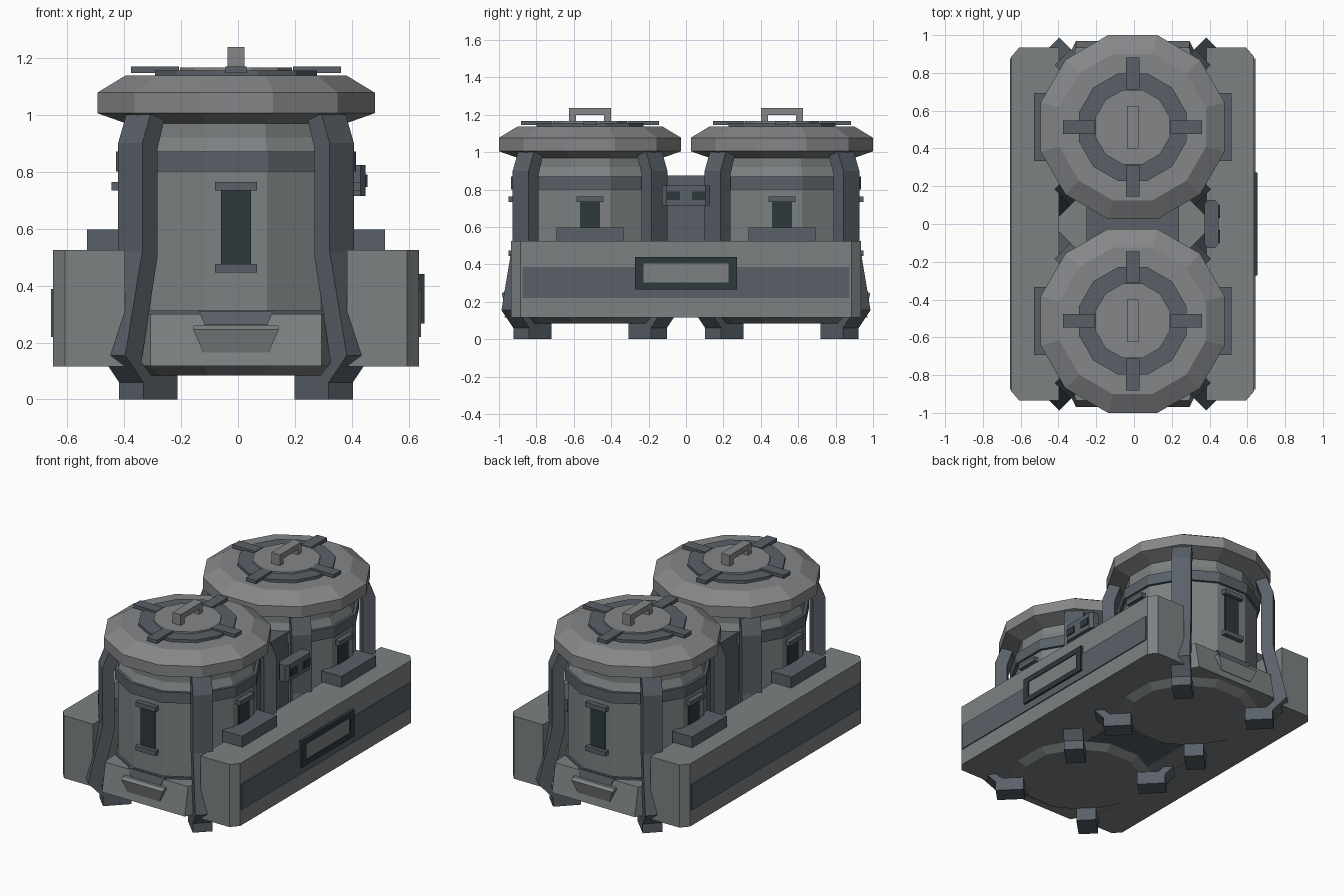
import bpy, bmesh, math
from mathutils import Matrix, Vector

if "Cube" in bpy.data.objects:
    bpy.data.objects.remove(bpy.data.objects["Cube"])

CX, TY = -0.007, 0.513          # tank axis offset and tank spacing


def material(name, r, g, b):
    m = bpy.data.materials.new(name)
    m.diffuse_color = (r, g, b, 1)
    m.use_nodes = True
    m.node_tree.nodes["Principled BSDF"].inputs["Base Color"].default_value = m.diffuse_color
    return m


LIGHT = material("light_grey", 0.235, 0.24, 0.245)
GREY = material("cool_grey", 0.205, 0.22, 0.225)
STEEL = material("blue_grey", 0.10, 0.118, 0.138)
DARK = material("dark_slate", 0.026, 0.040, 0.046)


def loft(name, rings, mat, place=Matrix()):
    """Skin equal-length point rings and cap both ends."""
    bm = bmesh.new()
    loops = [[bm.verts.new(place @ Vector(p)) for p in ring] for ring in rings]
    n = len(loops[0])
    for a, b in zip(loops, loops[1:]):
        for i in range(n):
            j = (i + 1) % n
            bm.faces.new((a[i], a[j], b[j], b[i]))
    bm.faces.new(loops[0])
    bm.faces.new(loops[-1])
    bmesh.ops.recalc_face_normals(bm, faces=bm.faces)
    me = bpy.data.meshes.new(name)
    bm.to_mesh(me)
    bm.free()
    me.materials.append(mat)
    ob = bpy.data.objects.new(name, me)
    bpy.context.collection.objects.link(ob)
    return ob


def box(name, x, y, z, mat, place=Matrix()):
    rings = [[(x[0], y[0], h), (x[1], y[0], h), (x[1], y[1], h), (x[0], y[1], h)] for h in z]
    return loft(name, rings, mat, place)


def turned(name, profile, mat, place):
    """Twelve-sided turned part from (apothem, height) pairs, flats on the axes."""
    k = 1 / math.cos(math.pi / 12)
    angles = [math.radians(15 + 30 * i) for i in range(12)]
    rings = [[(r * k * math.cos(a), r * k * math.sin(a), z) for a in angles] for r, z in profile]
    return loft(name, rings, mat, place)


def spin(deg):
    return Matrix.Rotation(math.radians(deg), 4, 'Z')


LEG = [(.35, 0), (.52, 0), (.52, .06), (.61, .155), (.525, .52), (.525, .9), (.485, 1.0),
       (.41, 1.0), (.45, .88), (.45, .5), (.53, .13), (.48, .085), (.35, .085)]

for s, tag in ((-1, "front"), (1, "back")):
    at = Matrix.Translation((CX, s * TY, 0))

    # Tank body, bands and neck
    turned(tag + "_tank_body", [(.36, .085), (.42, .12), (.405, .31), (.405, .87), (.385, .92),
                                (.385, .99)], GREY, at)
    turned(tag + "_lower_band", [(.418, .29), (.418, .312)], STEEL, at)
    turned(tag + "_upper_band", [(.422, .80), (.422, .87)], STEEL, at)

    # Lid with ring, hub, spokes and handle
    turned(tag + "_lid", [(.38, .967), (.487, 1.005), (.487, 1.077), (.388, 1.137)], LIGHT, at)
    turned(tag + "_lid_ring", [(.285, 1.13), (.285, 1.155)], STEEL, at)
    turned(tag + "_lid_hub", [(.197, 1.13), (.197, 1.166)], LIGHT, at)
    for q in range(4):
        box(tag + "_lid_spoke", (.2, .368), (-.036, .036), (1.146, 1.168), STEEL, at @ spin(90 * q))
    box(tag + "_handle_bar", (-.03, .03), (-.113, .113), (1.2, 1.237), LIGHT, at)
    for e in (-1, 1):
        box(tag + "_handle_post", (-.03, .03), sorted((e * .075, e * .113)), (1.16, 1.2), LIGHT, at)

    # Legs on the diagonals
    for q in range(4):
        rings = [[(r, w, z) for r, z in LEG] for w in (-.06, .06)]
        loft(tag + "_leg", rings, STEEL, at @ spin(45 + 90 * q))

    # Sight windows on the three outward sides
    for deg in (0, 180, 90 * s):
        turn = at @ spin(deg)
        box(tag + "_window", (.40, .412), (-.053, .053), (.47, .74), DARK, turn)
        for z in (.445, .733):
            box(tag + "_window_cap", (.39, .437), (-.073, .073), (z, z + .03), STEEL, turn)

    # Sloped end skirt with chamfered corners, and its hopper lip
    end = Matrix.Translation((CX, 0, 0)) @ spin(0 if s > 0 else 180)

    def skirt(z, x, xi, y, yi):
        return [(-x, .5, z), (x, .5, z), (x, yi, z), (xi, y, z), (-xi, y, z), (-x, yi, z)]
    loft(tag + "_skirt", [skirt(.117, .335, .30, .97, .90), skirt(.30, .315, .30, .935, .88)], GREY, end)
    loft(tag + "_lip", [[(-.115, .92, .165), (.115, .92, .165), (.115, .965, .165), (-.115, .965, .165)],
                        [(-.15, .92, .245), (.15, .92, .245), (.15, .985, .245), (-.15, .985, .245)],
                        [(-.15, .92, .26), (.15, .92, .26), (.15, .965, .26), (-.15, .965, .26)]],
         GREY, end)
    loft(tag + "_slot", [[(-.11, .90, .262), (.11, .90, .262), (.11, .95, .262), (-.11, .95, .262)],
                         [(-.13, .90, .31), (.13, .90, .31), (.13, .94, .31), (-.13, .94, .31)]],
         STEEL, end)

# Side troughs, stripes and ledges
mid = Matrix.Translation((CX, 0, 0))
for s, tag in ((-1, "left"), (1, "right")):
    outline = [(.39, -.935), (.60, -.935), (.643, -.885), (.643, .885), (.60, .935), (.39, .935)]
    loft(tag + "_trough", [[(s * x, y, z) for x, y in outline] for z in (.115, .525)], GREY, mid)
    box(tag + "_stripe", sorted((s * .63, s * .650)), (-.875, .875), (.22, .387), STEEL, mid)
    for y in (-TY, TY):
        box(tag + "_ledge", sorted((s * .38, s * .523)), (y - .18, y + .18), (.52, .597), STEEL, mid)

# Framed panel on the right trough
for y in (-.25, .25):
    box("panel_frame_side", (.63, .655), (y - .022, y + .022), (.267, .44), DARK)
for z in (.267, .405):
    box("panel_frame_rail", (.63, .655), (-.23, .23), (z, z + .035), DARK)
box("panel", (.63, .649), (-.23, .23), (.30, .408), GREY)

# Centre column and control box
box("centre_column", (-.245, .245), (-.2, .2), (.115, .875), STEEL, mid)
outline = [(.372, -.105), (.39, -.128), (.43, -.128), (.448, -.105),
           (.448, .105), (.43, .128), (.39, .128), (.372, .105)]
loft("control_box", [[(x, y, z) for x, y in outline] for z in (.715, .823)], STEEL)
for y in (-.067, .067):
    box("control_screen", (.44, .455), (y - .034, y + .034), (.745, .79), DARK)

# Underside sheet between the troughs
sheet = bpy.data.meshes.new("underside")
sheet.from_pydata([(-.40, -.92, .116), (-.40, .92, .116), (.39, .92, .116), (.39, -.92, .116)],
                  [], [(0, 1, 2, 3)])
sheet.materials.append(GREY)
bpy.context.collection.objects.link(bpy.data.objects.new("underside", sheet))
